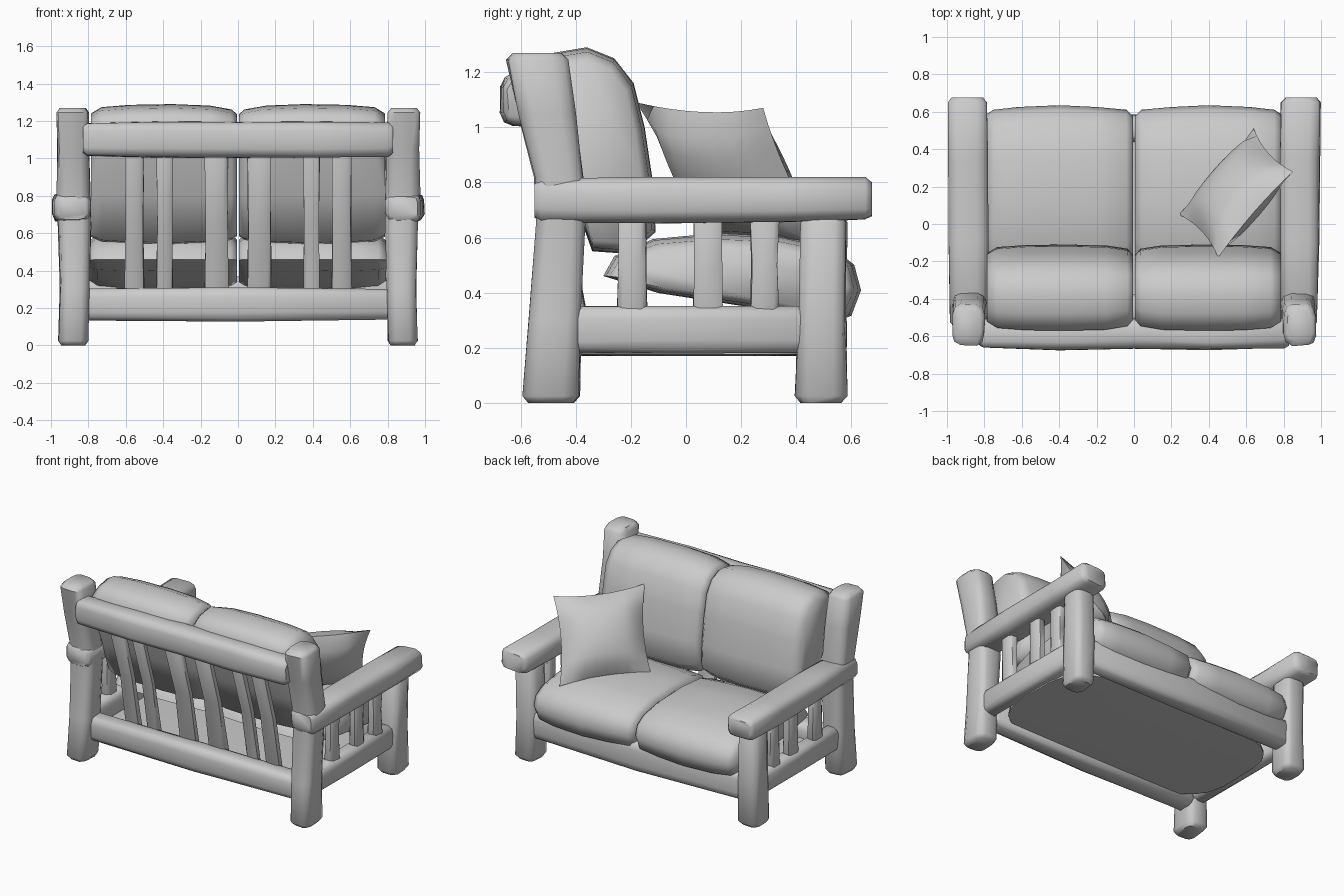
import bpy, bmesh, math, random
from mathutils import Vector

random.seed(4)
cube = bpy.data.objects.get("Cube")
if cube:
    bpy.data.objects.remove(cube, do_unlink=True)

grey = bpy.data.materials.new("plain_grey")
grey.use_nodes = True
COLOUR = (0.6, 0.6, 0.6, 1)
grey.diffuse_color = COLOUR
grey.node_tree.nodes["Principled BSDF"].inputs["Base Color"].default_value = COLOUR


def finish(name, bm, angle=50):
    bmesh.ops.recalc_face_normals(bm, faces=bm.faces)
    mesh = bpy.data.meshes.new(name)
    bm.to_mesh(mesh)
    bm.free()
    mesh.materials.append(grey)
    ob = bpy.data.objects.new(name, mesh)
    bpy.context.collection.objects.link(ob)
    bpy.ops.object.select_all(action='DESELECT')
    ob.select_set(True)
    bpy.context.view_layer.objects.active = ob
    bpy.ops.object.shade_smooth_by_angle(angle=math.radians(angle))
    return ob


def skin(name, rings, angle=50):
    """Bridge equal rings of points and cap both ends."""
    bm = bmesh.new()
    loops = [[bm.verts.new(p) for p in ring] for ring in rings]
    n = len(loops[0])
    for a, b in zip(loops, loops[1:]):
        for i in range(n):
            j = (i + 1) % n
            bm.faces.new((a[i], a[j], b[j], b[i]))
    bm.faces.new(loops[0])
    bm.faces.new(loops[-1])
    return finish(name, bm, angle)


def place(axis, t, u, v):
    return {"x": (t, u, v), "y": (u, t, v), "z": (u, v, t)}[axis]


def log(name, axis, stations, cap=0.025, wobble=0.004, sides=12):
    """Hewn beam; a station is (along, centre u, centre v, half u, half v)."""
    first, last = stations[0], stations[-1]
    step = cap if last[0] > first[0] else -cap

    def shrunk(s, t):
        return (t, s[1], s[2], s[3] * 0.78, s[4] * 0.78)

    full = [shrunk(first, first[0]), (first[0] + step, *first[1:])]
    full += stations[1:-1]
    full += [(last[0] - step, *last[1:]), shrunk(last, last[0])]
    rings = []
    for t, cu, cv, hu, hv in full:
        ring = []
        for i in range(sides):
            a = 2 * math.pi * (i + 0.5) / sides
            c, s = math.cos(a), math.sin(a)
            u = math.copysign(abs(c) ** 0.55, c) * hu + random.uniform(-wobble, wobble)
            v = math.copysign(abs(s) ** 0.55, s) * hv + random.uniform(-wobble, wobble)
            ring.append(place(axis, t, cu + u, cv + v))
        rings.append(ring)
    return skin(name, rings)


def cushion(name, side, profile, stations, centre):
    """Side profile swept across x; a station is (x, y scale, z scale)."""
    cy, cz = centre
    rings = [[(side * x, cy + (y - cy) * sy, cz + (z - cz) * sz) for y, z in profile]
             for x, sy, sz in stations]
    return skin(name, rings, 70)


for side, label in ((1, "left"), (-1, "right")):
    # corner posts and legs
    log(label + "_back_post", "z", [
        (0, side * .88, -.49, .08, .105), (.3, side * .875, -.475, .08, .095),
        (.65, side * .875, -.455, .09, .088), (.82, side * .88, -.46, .093, .09),
        (1.05, side * .88, -.505, .088, .105), (1.27, side * .885, -.54, .088, .112)])
    log(label + "_front_leg", "z", [
        (0, side * .88, .49, .08, .095), (.3, side * .875, .492, .08, .088),
        (.68, side * .88, .5, .08, .085)])
    # armrest
    log(label + "_armrest", "y", [
        (-.55, side * .885, .735, .098, .078), (-.1, side * .885, .735, .105, .083),
        (.35, side * .888, .735, .107, .083), (.675, side * .892, .74, .108, .078)])
    # side rail and side slats
    log(label + "_side_rail", "y", [
        (-.45, side * .875, .265, .055, .085), (0, side * .875, .265, .06, .085),
        (.45, side * .875, .265, .055, .085)])
    for k, y in enumerate((-.195, .08, .285)):
        log(f"{label}_side_slat_{k + 1}", "z", [
            (.3, side * .88, y, .035, .055), (.5, side * .88, y, .032, .05),
            (.7, side * .88, y, .035, .053)], sides=8)
    # back slats, leaning backwards
    for k, (x, half) in enumerate(((.115, .068), (.392, .046), (.555, .055))):
        log(f"{label}_back_slat_{k + 1}", "z", [
            (.25, side * x, -.38, half, .03), (.65, side * x, -.45, half * .9, .028),
            (1.08, side * x, -.575, half, .03)], sides=8)

    # seat cushion with thin rear edge and rolled front
    seat = [(-.3, .46), (-.1, .4), (.3, .34), (.52, .29), (.6, .32), (.635, .41),
            (.61, .5), (.53, .56), (.35, .6), (.1, .61), (-.12, .59), (-.26, .53)]
    cushion(label + "_seat_cushion", side, seat,
            [(.005, .88, .72), (.04, .95, .9), (.2, .98, .98), (.4, 1, 1.03),
             (.62, .98, 1), (.75, .95, .9), (.79, .9, .7)], (.15, .45))

    # back cushion, leaning over the top rail
    back = [(-.34, .55), (-.2, .54), (-.11, .62), (-.12, .8), (-.15, 1), (-.19, 1.16),
            (-.26, 1.25), (-.36, 1.29), (-.48, 1.27), (-.57, 1.22), (-.55, 1.08), (-.43, .8)]
    cushion(label + "_back_cushion", side, back,
            [(.005, .75, .87), (.035, .9, .93), (.15, .98, .98), (.35, 1, 1),
             (.58, .99, .99), (.73, .94, .96), (.785, .8, .88)], (-.33, .88))

# rails spanning the width
log("back_top_rail", "x", [
    (-.83, -.585, 1.1, .08, .09), (-.4, -.59, 1.1, .085, .098),
    (0, -.585, 1.1, .082, .098), (.4, -.59, 1.1, .085, .098), (.83, -.585, 1.1, .08, .09)])
log("back_bottom_rail", "x", [
    (-.83, -.45, .22, .07, .085), (0, -.455, .218, .075, .092), (.83, -.45, .22, .07, .085)])
log("front_rail", "x", [
    (-.83, .5, .26, .065, .1), (0, .51, .26, .075, .11), (.83, .5, .26, .065, .1)])
log("base_panel", "z", [(.17, 0, .02, .86, .48), (.21, 0, .02, .86, .48)], cap=.005, sides=28)

# loose pillow, pinched at its edges and leaning on the left armrest
across = Vector((.4, .46, -.02)) * .5
rise = Vector((.21, -.23, .5)) * .5
normal = rise.cross(across).normalized()
if normal.y < 0:
    normal = -normal
middle = Vector((.545, .165, .83))
bm = bmesh.new()
STEPS = 8
for face in (1, -1):
    grid = []
    for i in range(STEPS + 1):
        row = []
        for j in range(STEPS + 1):
            u, v = 2 * i / STEPS - 1, 2 * j / STEPS - 1
            thick = .125 * (max(0, 1 - u * u) * max(0, 1 - v * v)) ** .55
            pu, pv = u * (1 - .1 * (1 - v * v)), v * (1 - .1 * (1 - u * u))
            row.append(bm.verts.new(middle + across * pu + rise * pv + normal * thick * face))
        grid.append(row)
    for i in range(STEPS):
        for j in range(STEPS):
            bm.faces.new((grid[i][j], grid[i + 1][j], grid[i + 1][j + 1], grid[i][j + 1]))
bmesh.ops.remove_doubles(bm, verts=bm.verts, dist=.0005)
finish("throw_pillow", bm, 60)
